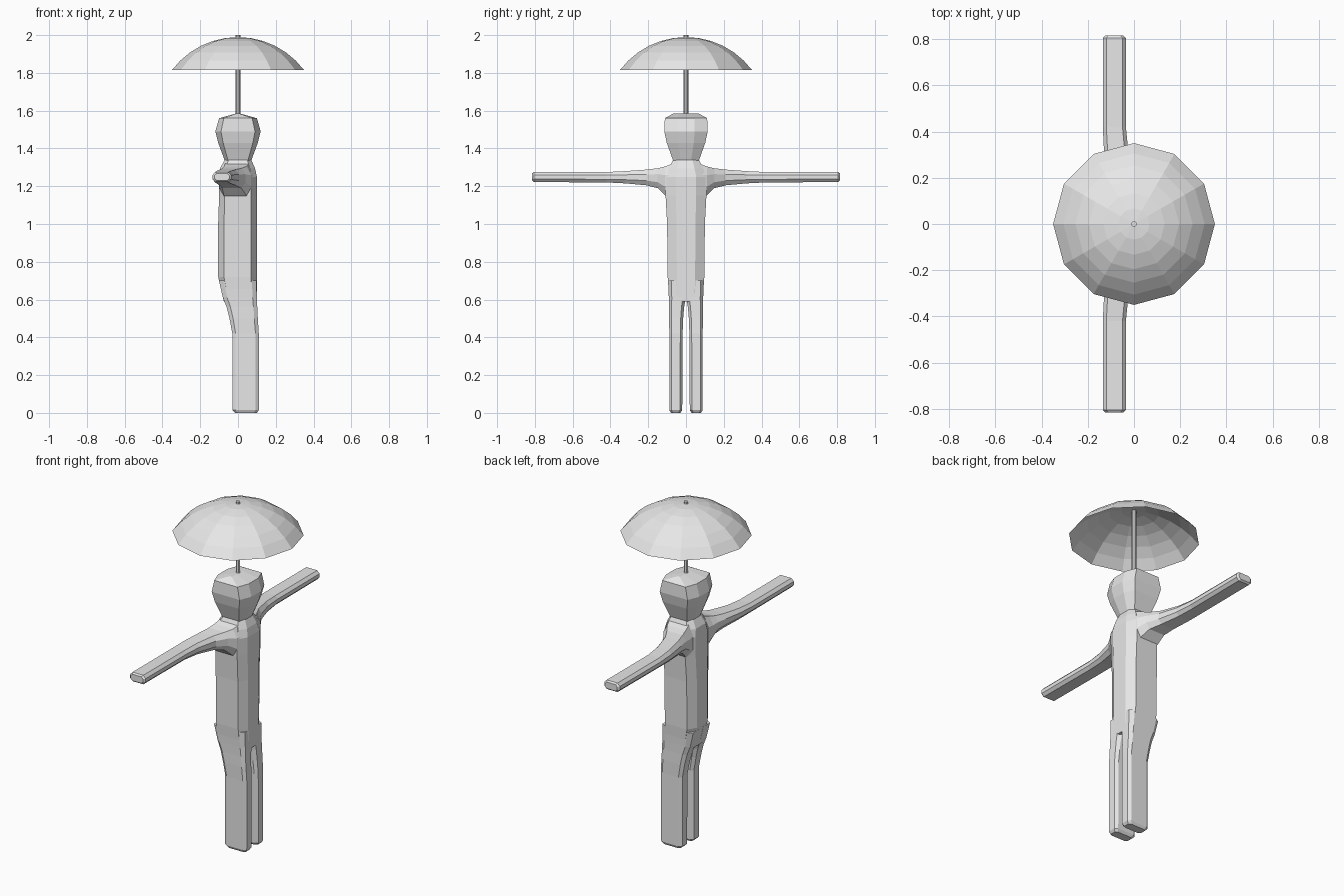
import bpy, bmesh, math
from mathutils import Vector

cube = bpy.data.objects.get("Cube")
if cube:
    bpy.data.objects.remove(cube, do_unlink=True)

grey = bpy.data.materials.new("light grey")
grey.use_nodes = True
colour = (0.8, 0.8, 0.8, 1)
grey.diffuse_color = colour
grey.node_tree.nodes["Principled BSDF"].inputs["Base Color"].default_value = colour


def finish(name, bm, recalc=True):
    if recalc:
        bmesh.ops.recalc_face_normals(bm, faces=bm.faces)
    mesh = bpy.data.meshes.new(name)
    bm.to_mesh(mesh)
    bm.free()
    mesh.materials.append(grey)
    obj = bpy.data.objects.new(name, mesh)
    bpy.context.collection.objects.link(obj)
    return obj


def octagon(u0, u1, v0, v1, cu, cv):
    """Rectangle with corners cut by the fractions cu and cv of its half sizes."""
    mu, mv, hu, hv = (u0 + u1) / 2, (v0 + v1) / 2, (u1 - u0) / 2, (v1 - v0) / 2
    a, b = 1 - cu, 1 - cv
    unit = [(1, -b), (1, b), (a, 1), (-a, 1), (-1, b), (-1, -b), (-a, -1), (a, -1)]
    return [(mu + hu * p, mv + hv * q) for p, q in unit]


def loft(name, rings):
    """Skin a list of equal rings of 3D points and cap both ends."""
    bm = bmesh.new()
    loops = [[bm.verts.new(p) for p in ring] for ring in rings]
    n = len(loops[0])
    for low, high in zip(loops, loops[1:]):
        for i in range(n):
            j = (i + 1) % n
            bm.faces.new((low[i], low[j], high[j], high[i]))
    bm.faces.new(loops[0])
    bm.faces.new(loops[-1])
    return finish(name, bm)


def upright(name, sections, cu, cv):
    """Loft sections given as z, x range, y range."""
    return loft(name, [[(x, y, z) for x, y in octagon(x0, x1, y0, y1, cu, cv)]
                       for z, x0, x1, y0, y1 in sections])


# Torso, from hips to neck
torso = [(0.59, -0.075, 0.10, 0.088), (0.72, -0.105, 0.10, 0.097),
         (1.00, -0.105, 0.10, 0.10), (1.15, -0.10, 0.10, 0.108),
         (1.25, -0.10, 0.10, 0.108), (1.295, -0.095, 0.09, 0.09),
         (1.34, -0.07, 0.07, 0.068)]
upright("torso", [(z, a, b, -h, h) for z, a, b, h in torso], 0.3, 0.5)

# Head, widening upward, with a shallow ridge on top
head = [(1.335, 0.07, 0.068), (1.43, 0.105, 0.102),
        (1.49, 0.12, 0.115), (1.56, 0.10, 0.112)]
rings = [[(x, y, z) for x, y in octagon(-a, a, -h, h, 0.25, 0.6)] for z, a, h in head]
rings.append([(x * 0.1, y * 0.6, 1.585) for x, y, z in rings[-1]])
loft("head", rings)

# Legs and arms, one on each side
leg = [(0.0, -0.015, 0.10, 0.03, 0.08), (0.015, -0.03, 0.11, 0.02, 0.088),
       (0.42, -0.03, 0.11, 0.018, 0.088), (0.50, -0.045, 0.105, 0.015, 0.09),
       (0.56, -0.06, 0.102, 0.010, 0.09), (0.61, -0.08, 0.10, 0.001, 0.091),
       (0.70, -0.101, 0.098, 0.0, 0.094)]
arm = [(0.07, -0.095, 0.085, 1.12, 1.32), (0.11, -0.10, 0.07, 1.15, 1.305),
       (0.15, -0.105, 0.04, 1.19, 1.295), (0.21, -0.115, 0.005, 1.205, 1.288),
       (0.32, -0.13, -0.025, 1.215, 1.28), (0.42, -0.135, -0.035, 1.22, 1.275),
       (0.805, -0.135, -0.035, 1.222, 1.275), (0.815, -0.125, -0.045, 1.23, 1.268)]
for side, s in (("front", -1), ("back", 1)):
    upright(side + "_leg", [(z, a, b, s * c, s * d) for z, a, b, c, d in leg], 0.25, 0.35)
    loft(side + "_arm", [[(x, s * y, z) for x, z in octagon(a, b, c, d, 0.3, 0.6)]
                         for y, a, b, c, d in arm])

# Umbrella canopy, a thin twelve-sided cap of a sphere
SIDES, BANDS, RADIUS, CENTRE = 12, 6, 0.4375, 1.552
bm = bmesh.new()
apex = bm.verts.new((0, 0, CENTRE + RADIUS))
previous = None
for band in range(1, BANDS + 1):
    t = math.asin(0.8) * band / BANDS
    ring = []
    for i in range(SIDES):
        turn = math.tau * i / SIDES
        ring.append(bm.verts.new((RADIUS * math.sin(t) * math.cos(turn),
                                  RADIUS * math.sin(t) * math.sin(turn),
                                  CENTRE + RADIUS * math.cos(t))))
    for i in range(SIDES):
        j = (i + 1) % SIDES
        if previous:
            bm.faces.new((previous[i], ring[i], ring[j], previous[j]))
        else:
            bm.faces.new((apex, ring[i], ring[j]))
    previous = ring
finish("umbrella_canopy", bm, recalc=False)

# Umbrella pole with a small tip
bm = bmesh.new()
bmesh.ops.create_cone(bm, cap_ends=True, segments=8, radius1=0.012, radius2=0.012, depth=0.44)
bmesh.ops.translate(bm, verts=bm.verts, vec=Vector((0, 0, 1.78)))
finish("umbrella_pole", bm)
